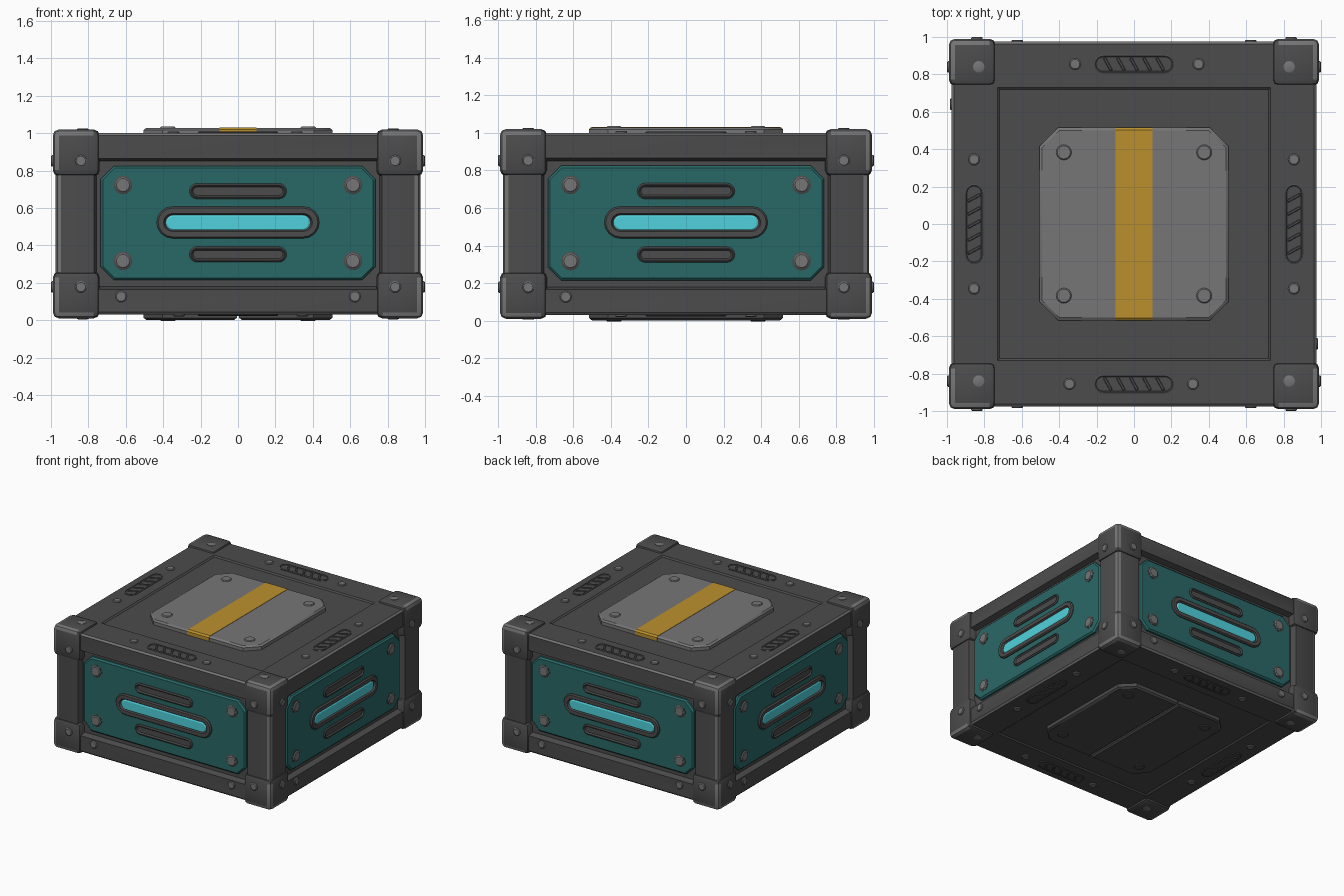
import bpy, bmesh, math
from math import pi, cos, sin, copysign
from mathutils import Matrix, Vector

if "Cube" in bpy.data.objects:
    bpy.data.objects.remove(bpy.data.objects["Cube"])


def material(name, r, g, b):
    m = bpy.data.materials.new(name)
    m.diffuse_color = (r, g, b, 1)
    m.use_nodes = True
    m.node_tree.nodes["Principled BSDF"].inputs["Base Color"].default_value = m.diffuse_color
    return m


DARK = material("dark_grey", 0.072, 0.072, 0.072)
LIGHT = material("light_grey", 0.18, 0.18, 0.18)
TEAL = material("teal", 0.022, 0.14, 0.135)
CYAN = material("glow_cyan", 0.08, 0.64, 0.72)
GOLD = material("gold", 0.5, 0.28, 0.027)

MID = 0.515                      # height of the crate's centre
CENTRE = Matrix.Translation((0, 0, MID))


def finish(name, bm, mats):
    bmesh.ops.recalc_face_normals(bm, faces=bm.faces)
    me = bpy.data.meshes.new(name)
    bm.to_mesh(me)
    bm.free()
    for m in mats:
        me.materials.append(m)
    ob = bpy.data.objects.new(name, me)
    bpy.context.collection.objects.link(ob)
    return ob


# Outlines: each returns a function giving the 2D points shrunk by d
def octagon(hx, hy, c):
    def f(d):
        x, y, k = hx - d, hy - d, c - 0.586 * d
        return [(x, -y + k), (x, y - k), (x - k, y), (-x + k, y),
                (-x, y - k), (-x, -y + k), (-x + k, -y), (x - k, -y)]
    return f


def half_octagon(hx, hy, c, side, gap):
    full = octagon(hx, hy, c)
    return lambda d: [(side * max(x, gap + d), y) if side > 0 else
                      (-max(x, gap + d), y) for x, y in full(d)]


def rect(hx, hy, turn=0, shrink_y=1):
    def f(d):
        x, y = hx - d * (shrink_y == 1), hy - d
        return [(px * cos(turn) - py * sin(turn), px * sin(turn) + py * cos(turn))
                for px, py in ((x, -y), (x, y), (-x, y), (-x, -y))]
    return f


def stadium(hx, hy, n=8):
    def f(d):
        r, s = hy - d, hx - hy
        return ([(s + r * cos(a), r * sin(a)) for a in (-pi / 2 + pi * i / n for i in range(n + 1))] +
                [(-s + r * cos(a), r * sin(a)) for a in (pi / 2 + pi * i / n for i in range(n + 1))])
    return f


def circle(r, n=16):
    return lambda d: [((r - d) * cos(2 * pi * i / n), (r - d) * sin(2 * pi * i / n)) for i in range(n)]


def loft(name, outline, steps, mat, M, at=(0, 0)):
    """Stack shrunk outlines; steps are (shrink, distance out from centre)."""
    bm = bmesh.new()
    loops = [[bm.verts.new(M @ Vector((x + at[0], y + at[1], w))) for x, y in outline(d)]
             for d, w in steps]
    for a, b in zip(loops, loops[1:]):
        for i in range(len(a)):
            j = (i + 1) % len(a)
            bm.faces.new((a[i], a[j], b[j], b[i]))
    bm.faces.new(loops[0])
    bm.faces.new(loops[-1])
    return finish(name, bm, [mat])


def bolt(name, M, at, w, r=0.031, h=0.01, mat=LIGHT):
    loft(name, circle(r), [(0, w - 0.01), (0, w + h * 0.5), (0.006, w + h)], mat, M, at)


def rimmed_bolt(name, M, at, w, rim, head):
    loft(name + "_washer", circle(0.05), [(0, w - 0.01), (0, w + 0.002), (0.004, w + 0.004)], rim, M, at)
    bolt(name, M, at, w, 0.041, 0.012, head)


def tray(name, M, at, hx, hy, w, rim, h=0.012):
    """Raised rounded rim around a sunken slot."""
    loft(name, stadium(hx, hy), [(0, w - 0.02), (0, w + h * 0.4), (0.008, w + h),
                                 (rim - 0.008, w + h), (rim, w + 0.002)], DARK, M, at)


# Core box: worn light edges, sunken sides, shallow top and bottom wells
bm = bmesh.new()
bmesh.ops.create_cube(bm, size=2)
bmesh.ops.scale(bm, vec=(0.975, 0.975, 0.485), verts=bm.verts)
upright = [e for e in bm.edges if abs(e.verts[0].co.z - e.verts[1].co.z) > 0.5]
bmesh.ops.bevel(bm, geom=upright, offset=0.03, segments=2, profile=0.5, affect='EDGES')
level = [e for e in bm.edges if abs(e.verts[0].co.z - e.verts[1].co.z) < 0.01]
bmesh.ops.bevel(bm, geom=level, offset=0.013, segments=1, affect='EDGES')
bm.normal_update()
for f in bm.faces:
    f.material_index = int(sum(abs(c) > 0.3 for c in f.normal) > 1)
for f in [f for f in bm.faces if f.calc_area() > 1]:
    axis = max(range(3), key=lambda a: abs(f.normal[a]))
    limit = (0.73, 0.73, 0) if axis == 2 else (0.77, 0.77, 0.35)
    bmesh.ops.inset_region(bm, faces=[f], thickness=0.1)
    for v in f.verts:
        for a in range(3):
            if a != axis:
                v.co[a] = copysign(limit[a], v.co[a])
    bm.normal_update()
    thick, deep = (0.012, -0.01) if axis == 2 else (0.02, -0.045)
    bmesh.ops.inset_region(bm, faces=[f], thickness=thick, depth=deep)
bmesh.ops.translate(bm, vec=(0, 0, MID), verts=bm.verts)
finish("crate_body", bm, [DARK, LIGHT])

# Corner caps with worn outer edges
for sx in (-1, 1):
    for sy in (-1, 1):
        for sz in (-1, 1):
            s = Vector((sx, sy, sz))
            bm = bmesh.new()
            bmesh.ops.create_cube(bm, size=0.25)
            bmesh.ops.bevel(bm, geom=bm.edges[:], offset=0.032, segments=2, profile=0.5, affect='EDGES')
            bm.normal_update()
            for f in bm.faces:
                out = [f.normal[a] * s[a] for a in range(3)]
                f.material_index = int(sum(o > 0.3 for o in out) > 1 and min(out) > -0.1)
            bmesh.ops.translate(bm, vec=(0.865 * sx, 0.865 * sy, MID + 0.38 * sz), verts=bm.verts)
            finish("corner_cap", bm, [DARK, LIGHT])

SIGNS = [(a, b) for a in (-1, 1) for b in (-1, 1)]

# Four sides: teal panel, glowing slot, vents and bolts
for k, side in enumerate(("front", "right", "back", "left")):
    M = CENTRE @ Matrix.Rotation(k * pi / 2, 4, 'Z') @ Matrix.Rotation(pi / 2, 4, 'X')
    W = 0.957
    loft(side + "_panel", octagon(0.735, 0.305, 0.07),
         [(0, 0.92), (0, W - 0.012), (0.012, W)], TEAL, M, (0, 0.005))
    tray(side + "_light_frame", M, (0, 0.008), 0.435, 0.085, W, 0.045, 0.016)
    loft(side + "_light", stadium(0.385, 0.041), [(0, W - 0.01), (0, W + 0.004), (0.008, W + 0.009)],
         CYAN, M, (0, 0.006))
    for v in (-0.163, 0.175):
        tray(side + "_vent", M, (0, v), 0.26, 0.042, W, 0.02)
    for a, b in SIGNS:
        rimmed_bolt(side + "_panel_bolt", M, (0.615 * a, 0.005 + 0.203 * b), W, DARK, LIGHT)
        bolt(side + "_cap_bolt", M, (0.84 * a, 0.337 * b), 0.99)
    for u in ((-0.625, 0.625) if k % 2 == 0 else (-0.64,)):
        bolt(side + "_frame_bolt", M, (u, -0.388), 0.975)

# Top and bottom: cover plate, bolts and edge vents
for face, M in (("top", CENTRE), ("bottom", CENTRE @ Matrix.Rotation(pi, 4, 'X'))):
    top = face == "top"
    steps = [(0, 0.46), (0, 0.502), (0.014, 0.513)]
    if top:
        loft("top_plate", octagon(0.505, 0.515, 0.1), steps, LIGHT, M)
        loft("top_stripe", rect(0.1, 0.517, 0, 0), [(0, 0.47), (0, 0.504), (0.014, 0.5155)], GOLD, M)
    else:
        for s in (-1, 1):
            loft("bottom_plate", half_octagon(0.505, 0.515, 0.1, s, 0.006), steps, DARK, M)
    for a, b in SIGNS:
        m = LIGHT if top else DARK
        rimmed_bolt(face + "_plate_bolt", M, (0.375 * a, 0.383 * b), 0.508, m, m)
        bolt(face + "_cap_bolt", M, (0.83 * a, 0.84 * b), 0.505, h=0.005)
    for k in range(4):
        E = M @ Matrix.Rotation(k * pi / 2, 4, 'Z')
        tray(face + "_edge_vent", E, (0, -0.855), 0.215, 0.05, 0.485, 0.012, 0.008)
        for i in range(5):
            loft(face + "_vent_rib", rect(0.008, 0.038, 0.5), [(0, 0.48), (0, 0.489), (0.003, 0.492)],
                 DARK, E, (-0.14 + 0.07 * i, -0.855))
        for u in (-0.345, 0.315 if k % 2 == 0 else 0.345):
            bolt(face + "_edge_bolt", E, (u, -0.855), 0.485)

# Smooth shading with crisp edges
bpy.ops.object.select_all(action='SELECT')
bpy.context.view_layer.objects.active = bpy.context.collection.objects[0]
bpy.ops.object.shade_smooth_by_angle(angle=math.radians(30))
